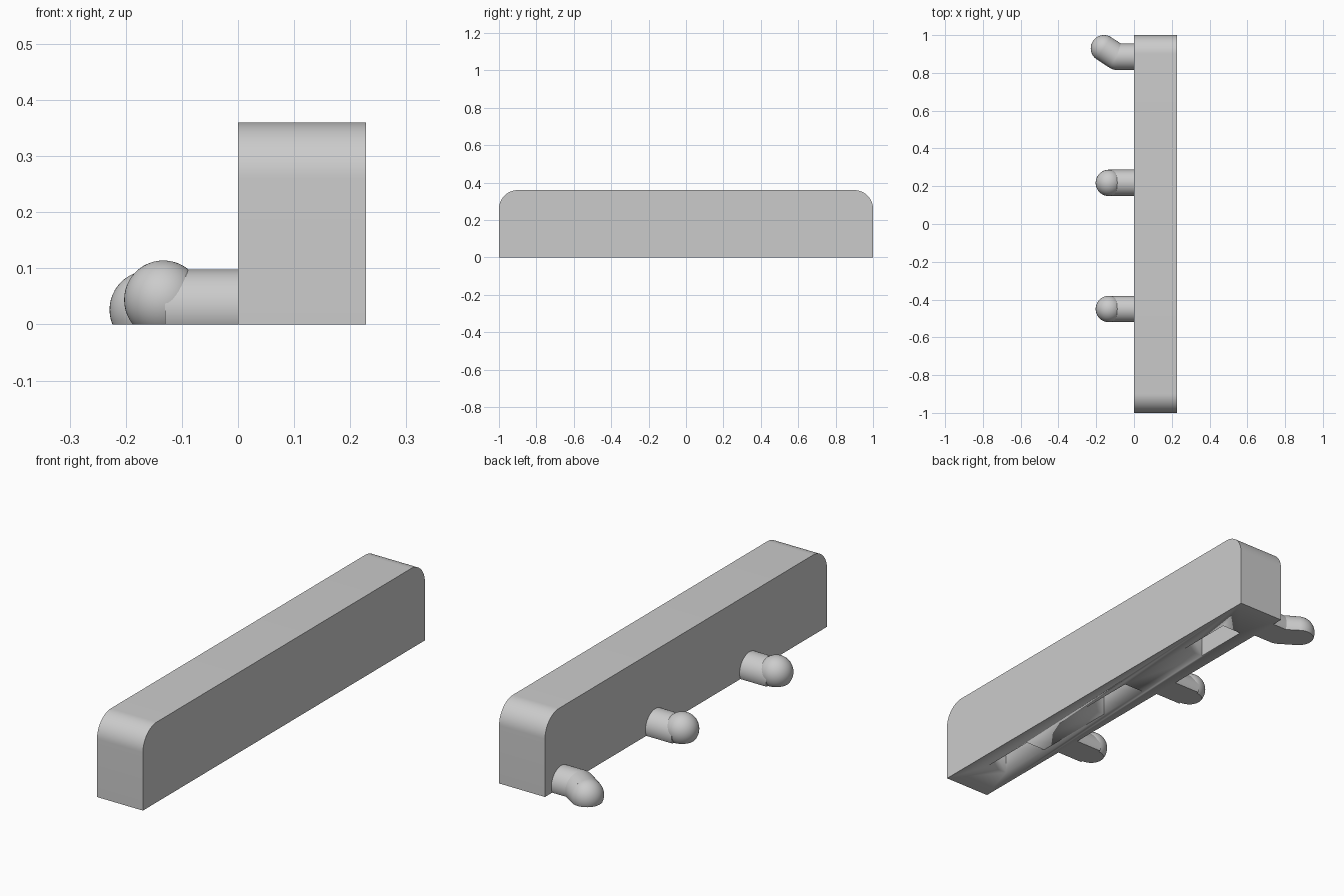
import bpy, bmesh, math
from mathutils import Vector, Matrix

if "Cube" in bpy.data.objects:
    bpy.data.objects.remove(bpy.data.objects["Cube"], do_unlink=True)

grey = bpy.data.materials.new("plain grey")
grey.use_nodes = True
COLOUR = (0.6, 0.6, 0.6, 1)
grey.diffuse_color = COLOUR
grey.node_tree.nodes["Principled BSDF"].inputs["Base Color"].default_value = COLOUR

WIDTH, HEIGHT, CORNER = 0.228, 0.36, 0.1
PITCH = 2 / 3
RADIUS = 0.07


def finish(bm, name):
    bmesh.ops.recalc_face_normals(bm, faces=bm.faces)
    mesh = bpy.data.meshes.new(name)
    bm.to_mesh(mesh)
    bm.free()
    obj = bpy.data.objects.new(name, mesh)
    bpy.context.collection.objects.link(obj)
    mesh.materials.append(grey)
    bpy.ops.object.select_all(action="DESELECT")
    obj.select_set(True)
    bpy.context.view_layer.objects.active = obj
    bpy.ops.object.shade_smooth_by_angle(angle=math.radians(30))
    return obj


def add_box(bm, low, high):
    low, high = Vector(low), Vector(high)
    matrix = Matrix.Translation((low + high) / 2) @ Matrix.Diagonal((*(high - low), 1))
    return bmesh.ops.create_cube(bm, size=1, matrix=matrix)["verts"]


def add_rod(bm, start, end):
    start, end = Vector(start), Vector(end)
    turn = (end - start).to_track_quat("Z", "Y").to_matrix().to_4x4()
    bmesh.ops.create_cone(bm, cap_ends=True, segments=48, radius1=RADIUS, radius2=RADIUS,
                          depth=(end - start).length,
                          matrix=Matrix.Translation((start + end) / 2) @ turn)


def add_ball(bm, centre):
    bmesh.ops.create_uvsphere(bm, u_segments=48, v_segments=24, radius=RADIUS,
                              matrix=Matrix.Translation(centre))


def make_peg(name, path, ball_centres):
    """Rods along the path plus balls, cut flat at the floor."""
    bm = bmesh.new()
    for start, end in zip(path, path[1:]):
        add_rod(bm, start, end)
    for centre in ball_centres:
        add_ball(bm, centre)
    cut = bmesh.ops.bisect_plane(bm, geom=bm.verts[:] + bm.edges[:] + bm.faces[:],
                                 plane_co=(0, 0, 0), plane_no=(0, 0, -1), clear_outer=True)
    rim = [e for e in cut["geom_cut"] if isinstance(e, bmesh.types.BMEdge)]
    bmesh.ops.holes_fill(bm, edges=rim, sides=0)
    return finish(bm, name)


# Long block, with its two upper end corners rounded
bm = bmesh.new()
add_box(bm, (0, -1, 0), (WIDTH, 1, HEIGHT))
ends = [e for e in bm.edges if all(v.co.z > 0.3 for v in e.verts)
        and abs(e.verts[0].co.y - e.verts[1].co.y) < 0.01]
bmesh.ops.bevel(bm, geom=ends, offset=CORNER, segments=16, profile=0.5, affect="EDGES")
block = finish(bm, "block")

# Sockets in the underside
bm = bmesh.new()
for i in (-1, 0, 1):
    y = i * PITCH
    add_box(bm, (0.063, y - 0.13, -0.05), (0.16, y + 0.13, 0.13))
cutter = finish(bm, "socket_cutter")
cutter.hide_render = True
cutter.hide_set(True)
sockets = block.modifiers.new("sockets", "BOOLEAN")
sockets.operation = "DIFFERENCE"
sockets.solver = "EXACT"
sockets.object = cutter

# Two straight pegs with raised ball heads
AXIS = 0.028
for name, y in (("front_peg", -0.45), ("middle_peg", 0.2175)):
    make_peg(name, [(0, y, AXIS), (-0.13, y, AXIS)], [(-0.133, y, 0.044)])

# Back peg, bent towards the end of the block
y = 0.885
elbow, tip = (-0.09, y, AXIS), (-0.159, 0.93, 0.026)
make_peg("back_peg", [(0, y, AXIS), elbow, tip], [elbow, tip])
